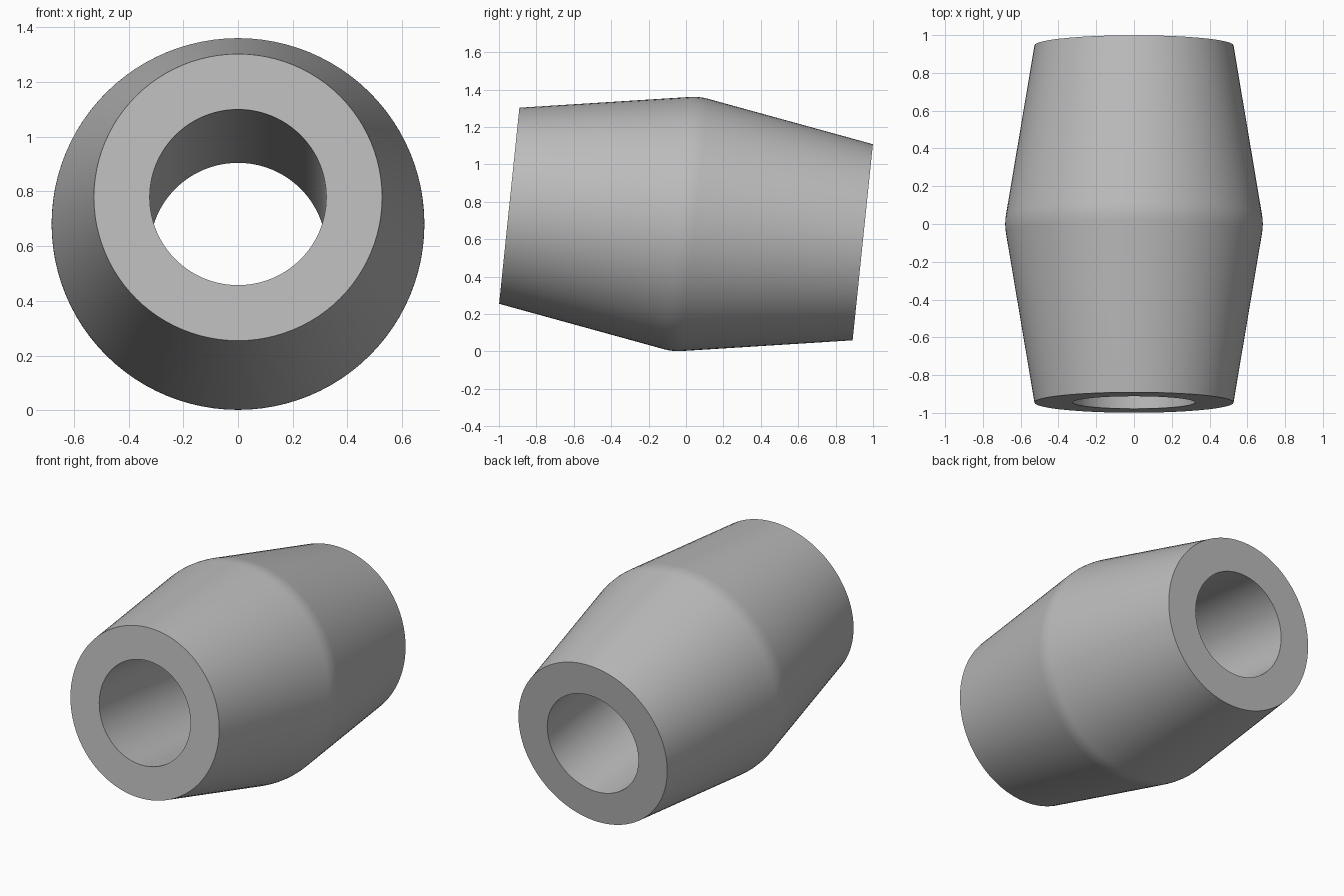
import bpy, bmesh
from math import radians, tan, pi
from mathutils import Matrix, Vector

cube = bpy.data.objects.get("Cube")
if cube:
    bpy.data.objects.remove(cube, do_unlink=True)

# Main dimensions
HALF_LENGTH = 0.95
END_RADIUS = 0.527
BORE_RADIUS = 0.323
TAPER = tan(radians(9.5))
BLEND = 0.05          # half width of the rounded crown
TILT = radians(-5.9)
CENTRE_HEIGHT = 0.681
SEGMENTS = 96

# Plain grey material
grey = bpy.data.materials.new("plain grey")
grey.use_nodes = True
colour = (0.5, 0.5, 0.5, 1)
grey.diffuse_color = colour
grey.node_tree.nodes["Principled BSDF"].inputs["Base Color"].default_value = colour


def outer_radius(y):
    """Double taper with a parabolic blend at the crown."""
    d = abs(y)
    if d < BLEND:
        d = (d * d / BLEND + BLEND) / 2
    return END_RADIUS + (HALF_LENGTH - d) * TAPER


# Closed half section: bore line plus tapered outside with rounded crown
stations = [-HALF_LENGTH] + [BLEND * i / 4 for i in range(-4, 5)] + [HALF_LENGTH]
section = [(outer_radius(y), y) for y in stations]
section += [(BORE_RADIUS, HALF_LENGTH), (BORE_RADIUS, -HALF_LENGTH)]

# Revolve the section about the long axis
bm = bmesh.new()
verts = [bm.verts.new((r, y, 0)) for r, y in section]
edges = [bm.edges.new((verts[i - 1], verts[i])) for i in range(len(verts))]
bmesh.ops.spin(bm, geom=verts + edges, cent=(0, 0, 0), axis=(0, 1, 0),
               angle=2 * pi, steps=SEGMENTS, use_merge=True)
bmesh.ops.remove_doubles(bm, verts=bm.verts, dist=0.0001)
bmesh.ops.recalc_face_normals(bm, faces=bm.faces)

# Tip the front end up and lift the body onto the ground
bm.transform(Matrix.Translation(Vector((0, 0, CENTRE_HEIGHT))) @ Matrix.Rotation(TILT, 4, "X"))

mesh = bpy.data.meshes.new("tapered_sleeve")
bm.to_mesh(mesh)
bm.free()
mesh.materials.append(grey)
sleeve = bpy.data.objects.new("tapered_sleeve", mesh)
bpy.context.collection.objects.link(sleeve)

# Smooth walls, crisp rims
bpy.ops.object.select_all(action="DESELECT")
sleeve.select_set(True)
bpy.context.view_layer.objects.active = sleeve
bpy.ops.object.shade_smooth_by_angle(angle=radians(30))
